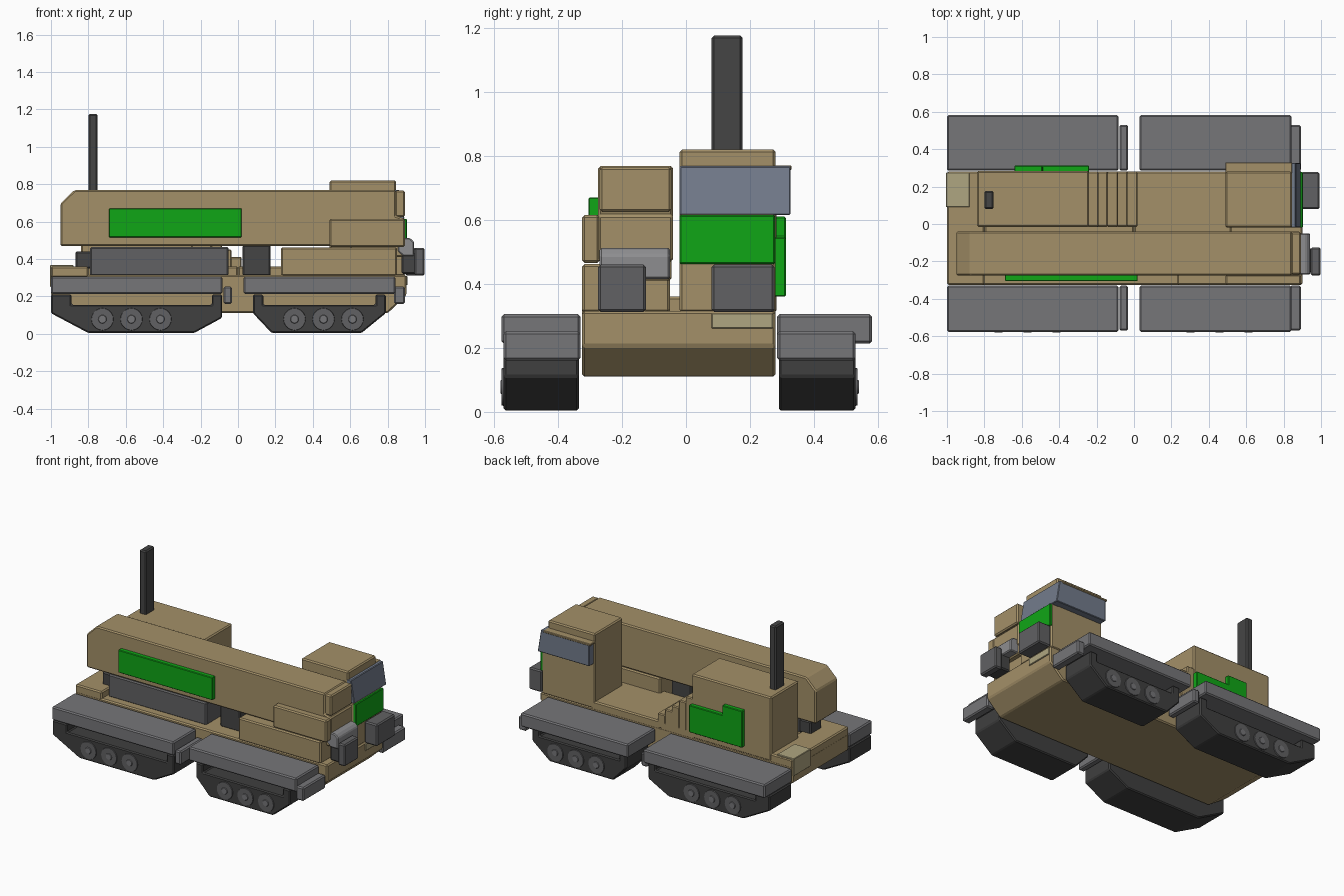
import bpy, bmesh, math
from mathutils import Matrix


def mat(name, r, g, b):
    m = bpy.data.materials.new(name)
    m.diffuse_color = (r, g, b, 1)
    return m


TAN = mat("tan", 0.37, 0.28, 0.14)
CREAM = mat("cream", 0.43, 0.38, 0.22)
GREEN = mat("green", 0.005, 0.38, 0.008)
GLASS = mat("glass", 0.17, 0.20, 0.26)
LIGHT = mat("light_grey", 0.27, 0.27, 0.28)
GREY = mat("grey", 0.18, 0.18, 0.19)
MID = mat("mid_grey", 0.12, 0.12, 0.125)
DARK = mat("dark_grey", 0.06, 0.06, 0.06)
TRACK = mat("track", 0.05, 0.05, 0.05)


def finish(name, bm, material, bevel=0.0):
    if bevel:
        bmesh.ops.bevel(bm, geom=bm.edges[:], offset=bevel, segments=1,
                        affect='EDGES', clamp_overlap=True)
    bmesh.ops.recalc_face_normals(bm, faces=bm.faces[:])
    me = bpy.data.meshes.new(name)
    bm.to_mesh(me)
    bm.free()
    me.materials.append(material)
    ob = bpy.data.objects.new(name, me)
    bpy.context.collection.objects.link(ob)
    return ob


def extrude(name, pts, y0, y1, material, bevel=0.008):
    """Extrude an x/z profile from y0 to y1."""
    bm = bmesh.new()
    face = bm.faces.new([bm.verts.new((x, y0, z)) for x, z in pts])
    out = bmesh.ops.extrude_face_region(bm, geom=[face])
    for v in out['geom']:
        if isinstance(v, bmesh.types.BMVert):
            v.co.y = y1
    return finish(name, bm, material, bevel)


def box(name, x0, x1, y0, y1, z0, z1, material, bevel=0.008):
    pts = [(x0, z0), (x1, z0), (x1, z1), (x0, z1)]
    return extrude(name, pts, y0, y1, material, bevel)


def disc(name, x, y0, y1, z, r0, r1, material):
    """Short wheel along y, radius r0 at y0 and r1 at y1."""
    bm = bmesh.new()
    m = Matrix.Translation((x, (y0 + y1) / 2, z)) @ Matrix.Rotation(
        math.pi / 2 if y1 < y0 else -math.pi / 2, 4, 'X')
    bmesh.ops.create_cone(bm, cap_ends=True, segments=20, radius1=r0, radius2=r1,
                          depth=abs(y1 - y0), matrix=m)
    ob = finish(name, bm, material)
    ob.data.shade_smooth()
    ob.data.set_sharp_from_angle(angle=math.radians(35))


# Hull and decks
extrude("hull", [(-0.86, 0.11), (0.80, 0.11), (0.90, 0.205), (0.90, 0.315),
                 (-1.0, 0.315), (-1.0, 0.205)], -0.325, 0.28, TAN)
box("rear_deck", -1.0, -0.80, -0.325, 0.28, 0.30, 0.36, TAN)
box("rear_deck_strip", -0.80, 0.0, -0.10, 0.28, 0.30, 0.36, TAN)
box("mid_deck", 0.0, 0.52, -0.10, 0.28, 0.30, 0.36, TAN)
extrude("rear_plate", [(-1.005, 0.25), (-0.99, 0.25), (-0.99, 0.355), (-0.88, 0.355),
                       (-0.88, 0.368), (-1.005, 0.368)], 0.09, 0.275, CREAM, 0.003)
box("front_plate", 0.89, 0.907, 0.08, 0.272, 0.26, 0.308, CREAM, 0.003)

# Main boom with its side panel and boxes
extrude("boom", [(-0.95, 0.47), (0.89, 0.47), (0.89, 0.615), (0.845, 0.63), (0.845, 0.768),
                 (-0.875, 0.768), (-0.95, 0.695)], -0.275, -0.04, TAN)
box("boom_end_cap", 0.84, 0.892, -0.27, -0.045, 0.625, 0.765, TAN)
box("boom_side_box", 0.49, 0.892, -0.325, -0.27, 0.465, 0.615, TAN)
box("boom_panel", -0.69, 0.02, -0.305, -0.27, 0.515, 0.67, GREEN, 0.004)
box("boom_support", -0.79, -0.05, -0.27, -0.05, 0.31, 0.465, MID)
box("rear_support", -0.87, -0.78, -0.22, -0.10, 0.35, 0.44, DARK)
box("boom_pivot", 0.025, 0.175, -0.23, -0.09, 0.31, 0.475, DARK)
box("front_locker", 0.23, 0.85, -0.325, -0.05, 0.31, 0.462, TAN)
box("boom_front_mount", 0.60, 0.885, -0.26, -0.045, 0.41, 0.48, TAN)

# Engine house, cooling steps, exhaust
box("engine_house", -0.84, -0.24, -0.015, 0.283, 0.31, 0.745, TAN)
for i, (x, top) in enumerate([(-0.19, 0.58), (-0.14, 0.54), (-0.085, 0.49),
                              (-0.035, 0.45), (0.02, 0.41)]):
    box("engine_step_%d" % i, x - 0.06, x, -0.015, 0.28, 0.31, top, TAN, 0.006)
extrude("engine_panel", [(-0.64, 0.36), (-0.24, 0.36), (-0.24, 0.545), (-0.49, 0.545),
                         (-0.49, 0.61), (-0.64, 0.61)], 0.275, 0.312, GREEN, 0.004)
box("exhaust", -0.80, -0.75, 0.08, 0.177, 0.72, 1.176, DARK)

# Cab
box("cab_base", 0.49, 0.892, -0.02, 0.28, 0.31, 0.62, TAN)
box("cab_top", 0.49, 0.845, -0.02, 0.28, 0.60, 0.82, TAN)
extrude("windshield", [(0.83, 0.615), (0.89, 0.615), (0.865, 0.768), (0.83, 0.768)],
        -0.02, 0.327, GLASS, 0.004)
box("side_window", 0.50, 0.86, 0.27, 0.327, 0.615, 0.762, GLASS, 0.004)
box("side_window_cap", 0.49, 0.845, 0.27, 0.33, 0.756, 0.77, TAN, 0.003)
box("cab_front_panel", 0.88, 0.903, -0.02, 0.278, 0.462, 0.615, GREEN, 0.004)

# Front lamps and coupling boxes
box("left_lamp", 0.895, 0.992, 0.08, 0.277, 0.312, 0.46, MID)
box("right_lamp", 0.945, 0.998, -0.275, -0.125, 0.312, 0.46, MID)
box("right_lamp_mount", 0.875, 0.955, -0.26, -0.13, 0.32, 0.43, DARK)
extrude("right_coupling", [(0.855, 0.44), (0.885, 0.415), (0.942, 0.415), (0.942, 0.49),
                           (0.92, 0.512), (0.855, 0.512)], -0.27, -0.05, LIGHT, 0.006)

# Track units: fender, mudflap, U-shaped track frame and wheels
units = {
    "rear": dict(fender=(-1.0, -0.083), flap=(-0.078, -0.032), wheels=-0.57,
                 frame=[(-1.0, 0.21), (-1.0, 0.11), (-0.80, 0.004), (-0.235, 0.004),
                        (-0.085, 0.085), (-0.085, 0.21), (-0.14, 0.21), (-0.14, 0.155),
                        (-0.89, 0.155), (-0.89, 0.21)]),
    "front": dict(fender=(0.03, 0.842), flap=(0.835, 0.892), wheels=0.457,
                  frame=[(0.08, 0.21), (0.08, 0.11), (0.18, 0.004), (0.66, 0.004),
                         (0.79, 0.11), (0.79, 0.21), (0.735, 0.21), (0.735, 0.155),
                         (0.135, 0.155), (0.135, 0.21)]),
}
sides = {"right": (-0.33, -0.57, -0.577), "left": (0.285, 0.53, 0.582)}
for end, u in units.items():
    for side, (inner, outer, edge) in sides.items():
        tag = end + "_" + side
        s = 1 if outer > 0 else -1
        box(tag + "_fender", *u["fender"], inner, edge, 0.213, 0.305, GREY)
        box(tag + "_mudflap", *u["flap"], inner, outer, 0.16, 0.252, GREY)
        extrude(tag + "_track", u["frame"], inner + s * 0.005, outer, TRACK, 0.007)
        for k in (-1, 0, 1):
            x = u["wheels"] + k * 0.155
            disc("%s_wheel_%d" % (tag, k + 2), x, outer - s * 0.02, outer + s * 0.006,
                 0.078, 0.064, 0.058, MID)
            disc("%s_hub_%d" % (tag, k + 2), x, outer, outer + s * 0.01,
                 0.078, 0.026, 0.02, GREY)
